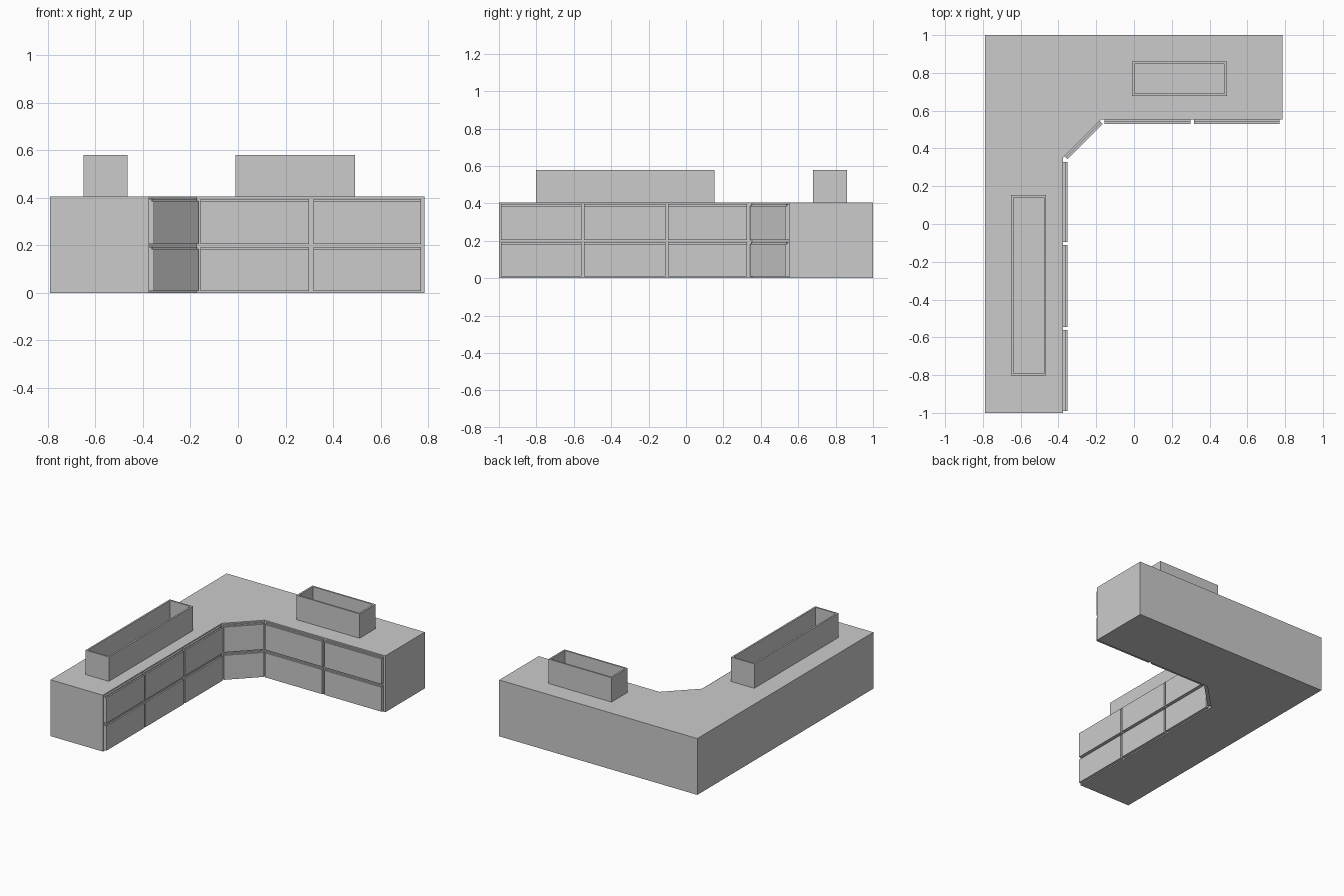
import bpy, bmesh
from mathutils import Vector

if "Cube" in bpy.data.objects:
    bpy.data.objects.remove(bpy.data.objects["Cube"])

H = 0.405   # counter height
D = 0.022   # drawer front thickness


def make(name, build):
    bm = bmesh.new()
    build(bm)
    bmesh.ops.recalc_face_normals(bm, faces=bm.faces)
    me = bpy.data.meshes.new(name)
    bm.to_mesh(me)
    bm.free()
    ob = bpy.data.objects.new(name, me)
    bpy.context.collection.objects.link(ob)
    return ob


def extrude(name, pts, vec):
    """Solid prism from a closed 3D profile."""
    def build(bm):
        f = bm.faces.new([bm.verts.new(p) for p in pts])
        r = bmesh.ops.extrude_face_region(bm, geom=[f], use_keep_orig=True)
        vs = [g for g in r["geom"] if isinstance(g, bmesh.types.BMVert)]
        bmesh.ops.translate(bm, vec=vec, verts=vs)
    return make(name, build)


# L-shaped counter body with a chamfered inner corner
outline = [(-0.79, -1), (-0.375, -1), (-0.375, 0.352), (-0.175, 0.552),
           (0.785, 0.552), (0.785, 1), (-0.79, 1)]
extrude("counter_body", [(x, y, 0) for x, y in outline], Vector((0, 0, H)))


# Drawer fronts: stepped profile swept along each stretch of the inner face
def drawer(name, a, b, z0, z1):
    a, b = Vector((*a, 0)), Vector((*b, 0))
    d = (b - a).normalized()
    n = Vector((d.y, -d.x, 0))
    prof = [(0, z0), (D, z0), (D, z1), (0.012, z1), (0.012, z1 + 0.009), (0, z1 + 0.009)]
    extrude(name, [a + n * t + Vector((0, 0, z)) for t, z in prof], b - a)


bays = [((-0.375, y0), (-0.375, y1)) for y0, y1 in
        ((-0.99, -0.56), (-0.545, -0.11), (-0.095, 0.327))]
bays.append(((-0.368, 0.359), (-0.182, 0.545)))
bays += [((x0, 0.552), (x1, 0.552)) for x0, x1 in ((-0.157, 0.298), (0.318, 0.771))]
for i, (a, b) in enumerate(bays):
    drawer(f"lower_drawer_front_{i + 1}", a, b, 0.008, 0.184)
    drawer(f"upper_drawer_front_{i + 1}", a, b, 0.205, 0.387)


# Open-topped planter boxes on the counter
def planter(name, x0, x1, y0, y1, top=0.58, wall=0.012):
    def build(bm):
        def ring(i, z):
            return [bm.verts.new((x, y, z)) for x, y in
                    ((x0 + i, y0 + i), (x1 - i, y0 + i), (x1 - i, y1 - i), (x0 + i, y1 - i))]
        rings = [ring(0, H), ring(0, top), ring(wall, top), ring(wall, H + 0.004)]
        for r, s in zip(rings, rings[1:]):
            for k in range(4):
                bm.faces.new((r[k], r[k - 1], s[k - 1], s[k]))
        bm.faces.new(rings[0])
        bm.faces.new(rings[-1])
    make(name, build)


planter("left_planter", -0.65, -0.465, -0.803, 0.153)
planter("right_planter", -0.01, 0.492, 0.678, 0.86)
